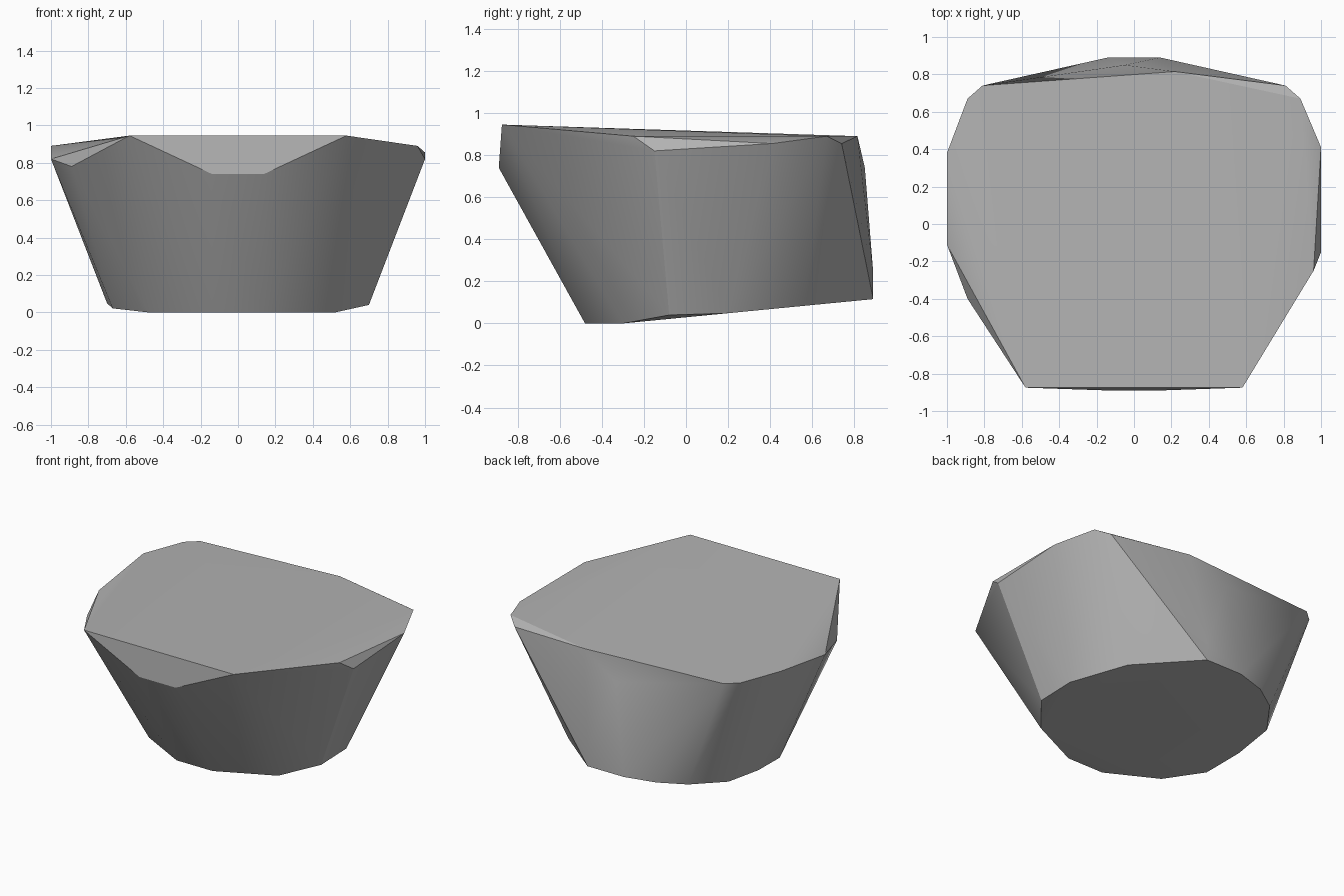
import bpy
import bmesh
import math

if "Cube" in bpy.data.objects:
    bpy.data.objects.remove(bpy.data.objects["Cube"], do_unlink=True)


def make_material(name, colour):
    material = bpy.data.materials.new(name)
    material.use_nodes = True
    material.diffuse_color = colour
    material.node_tree.nodes["Principled BSDF"].inputs["Base Color"].default_value = colour
    return material


def base_height(y):
    """The underside is level at the front and rises gently to the back."""
    return max(0.0, 0.097 * (y + 0.3))


def make_hull(name, points, material):
    """Wrap a set of corner points in one convex solid."""
    mesh = bpy.data.meshes.new(name)
    bm = bmesh.new()
    for point in points:
        bm.verts.new(point)
    result = bmesh.ops.convex_hull(bm, input=bm.verts)
    unused = [e for e in result["geom_interior"] if isinstance(e, bmesh.types.BMVert)]
    bmesh.ops.delete(bm, geom=unused, context="VERTS")
    bmesh.ops.dissolve_limit(bm, angle_limit=math.radians(0.5),
                             verts=bm.verts, edges=bm.edges)
    bmesh.ops.recalc_face_normals(bm, faces=bm.faces)
    bm.to_mesh(mesh)
    bm.free()
    mesh.materials.append(material)
    hull = bpy.data.objects.new(name, mesh)
    bpy.context.collection.objects.link(hull)
    return hull


# Underside outline, running around from the front
underside = [(-0.14, -0.48), (-0.48, -0.3), (-0.67, -0.08), (-0.7, 0.2),
             (-0.68, 0.5), (-0.52, 0.72), (-0.35, 0.83), (-0.14, 0.89),
             (0.14, 0.89), (0.52, 0.56), (0.7, 0.2), (0.52, -0.3), (0.14, -0.48)]
corners = [(x, y, base_height(y)) for x, y in underside]
corners.append((0.7, -0.08, 0.04))

# Front lip, the same on both sides
for side in (-1, 1):
    corners.append((side * 0.58, -0.875, 0.945))
    corners.append((side * 0.14, -0.89, 0.74))

# Upper rim: left flank, right flank, then the back
corners += [(0.96, -0.25, 0.89), (1, -0.15, 0.82), (1, 0.41, 0.855),
            (0.89, 0.67, 0.89), (0.81, 0.74, 0.855)]
corners += [(-0.89, -0.4, 0.78), (-1, -0.11, 0.82), (-1, 0.38, 0.89),
            (-0.89, 0.67, 0.89), (-0.81, 0.74, 0.89)]
corners += [(0.22, 0.815, 0.89), (-0.05, 0.85, 0.74), (0.14, 0.89, 0.24)]

stone_grey = make_material("stone grey", (0.45, 0.45, 0.45, 1))
rock = make_hull("rock", corners, stone_grey)

# Soft sides with crisp rim and base edges
bpy.ops.object.select_all(action="DESELECT")
rock.select_set(True)
bpy.context.view_layer.objects.active = rock
bpy.ops.object.shade_smooth_by_angle(angle=math.radians(30))
